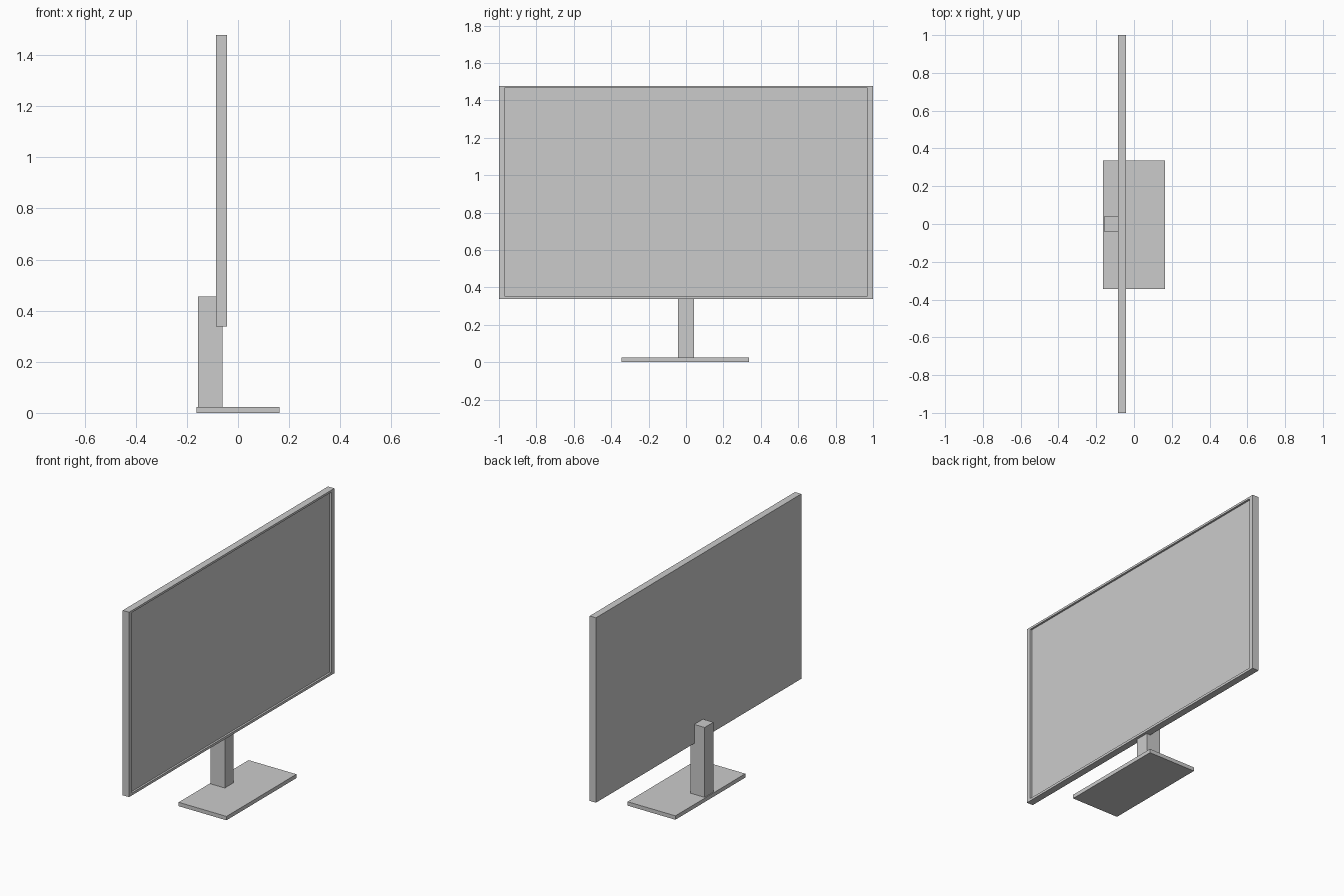
import bpy, bmesh
from mathutils import Vector

if "Cube" in bpy.data.objects:
    bpy.data.objects.remove(bpy.data.objects["Cube"])


def box(name, lo, hi):
    """Axis-aligned box between two corners."""
    lo, hi = Vector(lo), Vector(hi)
    bm = bmesh.new()
    bmesh.ops.create_cube(bm, size=1)
    for v in bm.verts:
        v.co = Vector(((lo[i] + hi[i]) / 2 + v.co[i] * (hi[i] - lo[i])) for i in range(3))
    mesh = bpy.data.meshes.new(name)
    bm.to_mesh(mesh)
    bm.free()
    obj = bpy.data.objects.new(name, mesh)
    bpy.context.collection.objects.link(obj)
    return obj


# Foot plate and upright
box("base_plate", (-0.163, -0.345, 0), (0.163, 0.336, 0.024))
box("stand_column", (-0.157, -0.043, 0.024), (-0.06, 0.042, 0.455))

# Display panel with the screen recessed behind a thin bezel on +x
panel = box("display_panel", (-0.086, -1, 0.338), (-0.043, 1, 1.478))
bm = bmesh.new()
bm.from_mesh(panel.data)
bm.normal_update()
screen = max(bm.faces, key=lambda f: f.normal.x)
bmesh.ops.inset_individual(bm, faces=[screen], thickness=0.01)
for v in screen.verts:
    v.co.y = 0.971 if v.co.y > 0 else -0.971
    v.co.z = 1.465 if v.co.z > 0.9 else 0.353

# Push the screen back with straight recess walls
wall = bmesh.ops.extrude_discrete_faces(bm, faces=[screen])["faces"][0]
bmesh.ops.translate(bm, verts=wall.verts, vec=(-0.012, 0, 0))
bmesh.ops.recalc_face_normals(bm, faces=bm.faces)
bm.to_mesh(panel.data)
bm.free()
